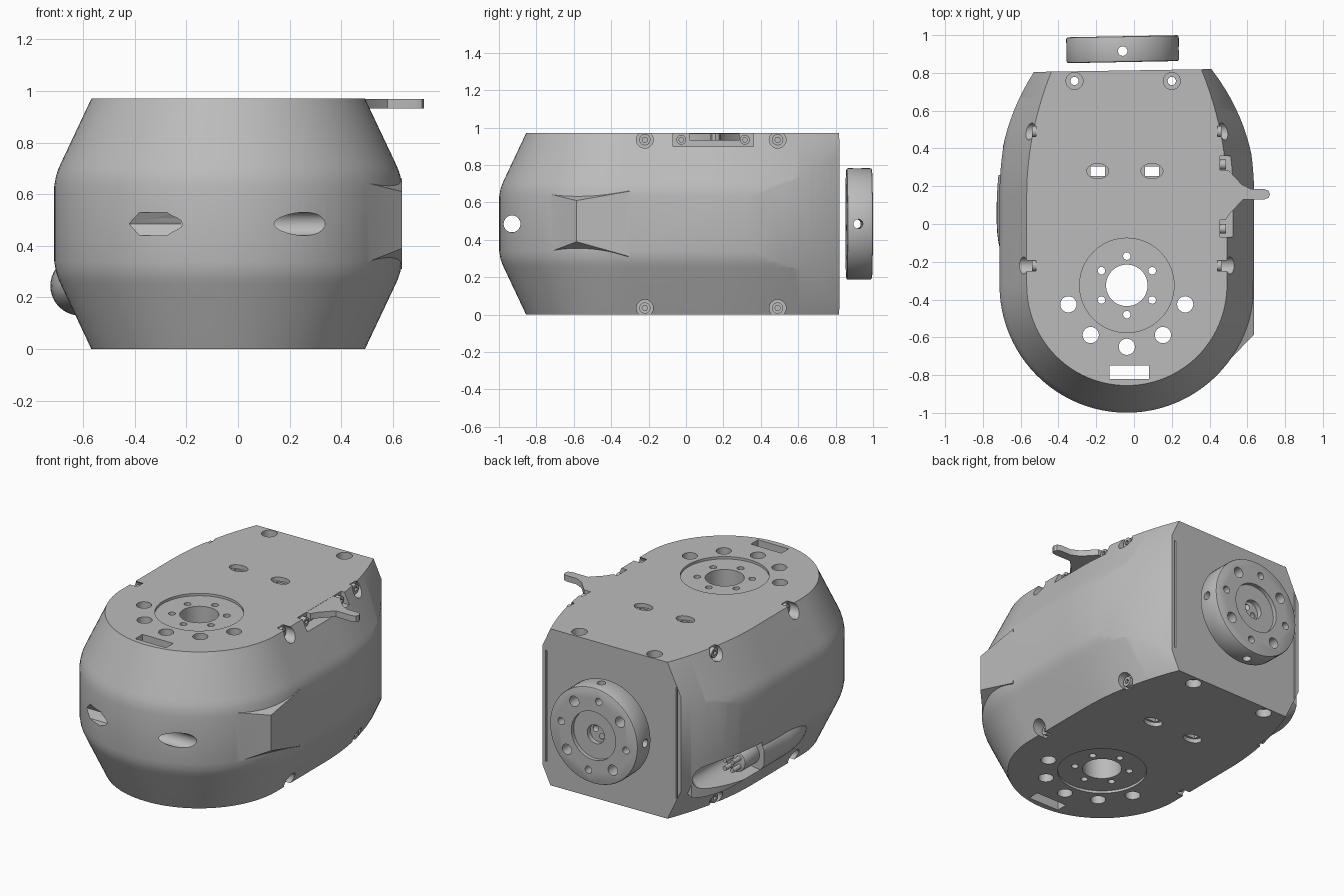
import bpy, bmesh
from math import sin, cos, pi, radians
from mathutils import Vector

default = bpy.data.objects.get("Cube")
if default:
    bpy.data.objects.remove(default, do_unlink=True)

grey = bpy.data.materials.new("machined_grey")
grey.use_nodes = True
tone = (0.5, 0.5, 0.5, 1)
grey.diffuse_color = tone
grey.node_tree.nodes["Principled BSDF"].inputs["Base Color"].default_value = tone

CX, CY, TOP, HUB_Z = -0.038, -0.325, 0.97, 0.485
TURN = {"x": (0, pi / 2, 0), "y": (pi / 2, 0, 0), "z": (0, 0, 0)}


def from_bmesh(name, bm):
    bmesh.ops.recalc_face_normals(bm, faces=bm.faces)
    mesh = bpy.data.meshes.new(name)
    bm.to_mesh(mesh)
    bm.free()
    ob = bpy.data.objects.new(name, mesh)
    bpy.context.collection.objects.link(ob)
    mesh.materials.append(grey)
    return ob


def cyl(name, r, start, end, axis="z", sides=32):
    a, b = Vector(start), Vector(end)
    bpy.ops.mesh.primitive_cylinder_add(vertices=sides, radius=r, depth=(b - a).length,
                                        location=(a + b) / 2, rotation=TURN[axis])
    ob = bpy.context.object
    ob.name = name
    ob.data.materials.append(grey)
    return ob


def box(name, low, high):
    a, b = Vector(low), Vector(high)
    bpy.ops.mesh.primitive_cube_add(size=1, location=(a + b) / 2)
    ob = bpy.context.object
    ob.name, ob.scale = name, b - a
    ob.data.materials.append(grey)
    return ob


def ball(name, loc, scale):
    bpy.ops.mesh.primitive_uv_sphere_add(segments=32, ring_count=16, radius=1, location=loc)
    ob = bpy.context.object
    ob.name, ob.scale = name, scale
    ob.data.materials.append(grey)
    return ob


def loft(name, layers):
    """Skin a stack of (z, outline) layers and cap both ends."""
    bm = bmesh.new()
    rings = [[bm.verts.new((x, y, z)) for x, y in pts] for z, pts in layers]
    n = len(rings[0])
    for lo, hi in zip(rings, rings[1:]):
        for i in range(n):
            j = (i + 1) % n
            bm.faces.new((lo[i], lo[j], hi[j], hi[i]))
    bm.faces.new(rings[0])
    bm.faces.new(rings[-1])
    return from_bmesh(name, bm)


def combine(ob, tool, operation="DIFFERENCE"):
    bpy.context.view_layer.update()
    mod = ob.modifiers.new("combine", "BOOLEAN")
    mod.operation, mod.solver, mod.object = operation, "EXACT", tool
    bpy.context.view_layer.objects.active = ob
    bpy.ops.object.modifier_apply(modifier=mod.name)
    bpy.data.objects.remove(tool, do_unlink=True)


def bevel(ob, width):
    mod = ob.modifiers.new("bevel", "BEVEL")
    mod.width, mod.segments, mod.limit_method = width, 2, "ANGLE"
    bpy.context.view_layer.objects.active = ob
    bpy.ops.object.modifier_apply(modifier=mod.name)


def outline(r, right, left, y_start, y_right, y_left, power, steps=16):
    """Round nose, then sides that curve inwards towards the back."""
    pts = [(CX + r * cos(pi + pi * i / 48), CY + r * sin(pi + pi * i / 48)) for i in range(49)]
    sides = []
    for sign, inset, y_end in ((1, right, y_right), (-1, left, y_left)):
        row = [(CX + sign * r, y_start)]
        for i in range(1, steps + 1):
            t = i / steps
            row.append((CX + sign * (r - inset * t ** power),
                        y_start + (y_end - y_start) * t))
        sides.append(row)
    return pts + sides[0] + sides[1][::-1]


def side_wall(name):
    pts = outline(0.69, 0.242, 0.198, 0.0, 0.82, 0.805, 2.6)
    return loft(name, [(-0.1, pts), (1.1, pts)])


# Housing: chamfered shell trimmed by the tapering side walls
half = [(0, 0.145), (0.25, 0.027), (0.275, 0.016), (0.3, 0.008), (0.34, 0.001)]
profile = half + [(TOP - z, off) for z, off in reversed(half)]
housing = loft("housing", [(z, outline(0.675 - off, 0.17, 0.17, 0.15, 0.9, 0.9, 2))
                           for z, off in profile])
combine(housing, side_wall("trim"), "INTERSECT")

# Flat corner cheek on one front side
bm = bmesh.new()
for z, corner_z in ((0.31, 0.39), (0.66, 0.61)):
    for p in ((0.0, -0.4, z), (0.432, -0.795, z), (0.636, -0.3, z), (0.636, -0.585, corner_z)):
        bm.verts.new(p)
bmesh.ops.convex_hull(bm, input=bm.verts)
combine(housing, from_bmesh("cheek", bm), "UNION")

# Rounded cable bulge with an open socket at its rear
bulge = cyl("bulge", 0.115, (-0.612, 0.0, 0.245), (-0.612, 0.75, 0.245), "y", 40)
combine(bulge, ball("bulge_tip", (-0.612, 0.01, 0.245), (0.1145, 0.28, 0.1145)), "UNION")
combine(bulge, side_wall("bulge_trim"), "INTERSECT")
combine(housing, bulge, "UNION")
pocket = cyl("pocket", 1, (0, 0, 0), (0, 0, 0.44), "y", 40)
pocket.location, pocket.scale = (-0.72, 0.48, 0.25), (0.19, 0.088, 1)
combine(housing, pocket)
combine(housing, ball("pocket_end", (-0.72, 0.69, 0.25), (0.188, 0.1, 0.087)))

# Shallow recesses and counterbores on the top and bottom plates
for z, s in ((TOP, 1), (0, -1)):
    def sink(r, x, y, depth, sides=32):
        combine(housing, cyl("sink", r, (x, y, z - s * depth), (x, y, z + s * 0.05), "z", sides))
    sink(0.25, CX, CY, 0.015, 64)
    for x in (-0.315, 0.2):
        sink(0.045, x, 0.757, 0.05)
    for x in (-0.192, 0.095):
        slot = cyl("slot", 0.04, (x, 0.28, z - 0.025), (x, 0.28, z + 0.025))
        slot.scale.x = 1.45
        combine(housing, slot)


def drill(r, x, y, sides=24):
    combine(housing, cyl("drill", r, (x, y, -0.1), (x, y, 1.1), "z", sides))


# Holes running through the full height
drill(0.11, CX, CY, 48)
for i in range(6):
    a = radians(30 + 60 * i)
    drill(0.02, CX + 0.155 * cos(a), CY + 0.155 * sin(a), 16)
for deg in (198, 234, 270, 306, 342):
    drill(0.043, CX + 0.325 * cos(radians(deg)), CY + 0.325 * sin(radians(deg)))
for x in (-0.315, 0.2):
    drill(0.022, x, 0.757, 16)
for x in (-0.192, 0.095):
    combine(housing, box("slot_through", (x - 0.038, 0.255, -0.1), (x + 0.038, 0.305, 1.1)))
combine(housing, box("nose_slot", (-0.13, -0.82, -0.1), (0.08, -0.75, 1.1)))

# Cross bolt through the nose: round on one side, hexagonal on the other
combine(housing, cyl("bolt_hole", 0.045, (-0.3, -0.93, HUB_Z), (0.7, -0.93, HUB_Z), "x"))
combine(housing, cyl("nut_hole", 0.051, (-0.8, -0.93, HUB_Z), (-0.22, -0.93, HUB_Z), "x", 6))

# Side screw pockets, and vertical grooves on the rear face
for s in (-1, 1):
    for y in (-0.22, 0.49):
        for z in (0.935, 0.035):
            combine(housing, cyl("screw_pocket", 0.045, (CX + s * 0.48, y, z),
                                 (CX + s * 0.8, y, z), "x"))
for x in (-0.5, 0.385):
    combine(housing, box("groove", (x - 0.004, 0.79, 0.14), (x + 0.004, 0.9, 0.83)))
combine(housing, box("lever_bay", (0.455, -0.07, 0.9), (0.8, 0.36, 1.1)))
parts = [housing]


def screw(name, x, s, y, z, r):
    head = cyl(name, r, (x - s * 0.04, y, z), (x + s * 0.022, y, z), "x", 24)
    combine(head, cyl("socket", r * 0.5, (x + s * 0.008, y, z), (x + s * 0.05, y, z), "x", 6))
    parts.append(head)


for s, side in ((-1, "right"), (1, "left")):
    for y, place in ((-0.22, "front"), (0.49, "rear")):
        for z, level in ((0.935, "upper"), (0.035, "lower")):
            screw(f"{side}_{place}_{level}_screw", CX + s * 0.48, s, y, z, 0.03)
for y, place in ((-0.025, "front"), (0.315, "rear")):
    screw(f"lever_{place}_screw", 0.465, 1, y, 0.935, 0.026)

# Release lever
shape = [(0.44, 0.02), (0.485, 0.02), (0.51, 0.06), (0.58, 0.13), (0.69, 0.13), (0.712, 0.138),
         (0.72, 0.157), (0.712, 0.177), (0.69, 0.185), (0.62, 0.185), (0.57, 0.21),
         (0.5, 0.285), (0.44, 0.285)]
parts.append(loft("lever", [(0.932, shape), (0.969, shape)]))

# Cable connector with pins
plug = cyl("connector", 0.066, (-0.62, 0.2, 0.25), (-0.62, 0.4, 0.25), "y")
bevel(plug, 0.008)
parts.append(plug)
for i in range(4):
    a = pi / 4 + i * pi / 2
    x, z = -0.62 + 0.036 * cos(a), 0.25 + 0.036 * sin(a)
    parts.append(cyl(f"connector_pin_{i + 1}", 0.014, (x, 0.39, z), (x, 0.47, z), "y", 12))

# Output flange behind the rear face
FX = -0.06
flange = cyl("output_flange", 0.298, (FX, 0.857, HUB_Z), (FX, 0.994, HUB_Z), "y", 64)
bevel(flange, 0.01)


def bore(r, x, z, y0, y1=1.1):
    combine(flange, cyl("bore", r, (x, y0, z), (x, y1, z), "y", 32))


bore(0.15, FX, HUB_Z, 0.97)
bore(0.058, FX, HUB_Z, 0.94)
for i in range(8):
    a = radians(54 + 45 * i)
    bore(0.022 if i % 2 else 0.032, FX + 0.222 * cos(a), HUB_Z + 0.222 * sin(a), 0.8)
for s in (-1, 1):
    bore(0.018, FX + s * 0.022, HUB_Z + s * 0.02, 0.8)
combine(flange, cyl("cross_bore", 0.025, (-0.5, 0.915, HUB_Z), (0.4, 0.915, HUB_Z), "x", 20))
combine(flange, cyl("down_bore", 0.025, (FX, 0.915, 0), (FX, 0.915, 1), "z", 20))
flange.rotation_euler.z += radians(1.1)
parts.append(flange)

# Smooth curved walls, crisp edges
bpy.ops.object.select_all(action="DESELECT")
for ob in parts:
    ob.select_set(True)
bpy.context.view_layer.objects.active = housing
bpy.ops.object.shade_smooth_by_angle(angle=radians(28))
